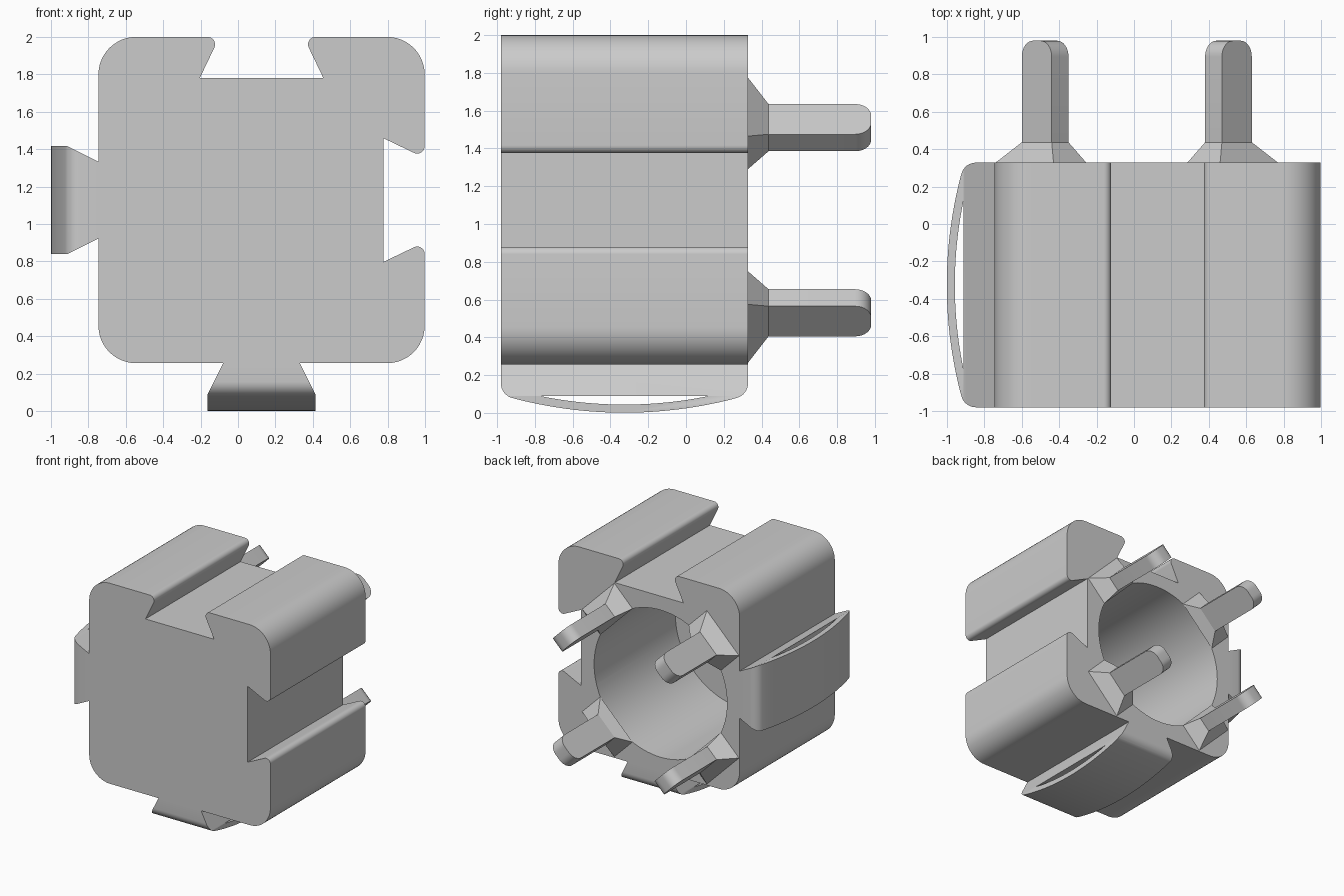
import bpy, bmesh, math
from mathutils import Vector, Matrix

if "Cube" in bpy.data.objects:
    bpy.data.objects.remove(bpy.data.objects["Cube"])

GREY = (0.6, 0.6, 0.6, 1)
grey = bpy.data.materials.new("plain grey")
grey.use_nodes = True
grey.diffuse_color = GREY
grey.node_tree.nodes["Principled BSDF"].inputs["Base Color"].default_value = GREY

CX, CZ = 0.126, 1.128      # body axis
HX, HZ = 0.015, 1.02       # bore and peg axis
HALF = 0.872
FRONT, BACK = -0.98, 0.328
MID = (FRONT + BACK) / 2


def rounded(points, steps=8):
    """Fillet the corners of an outline given as (a, b, radius)."""
    out = []
    for i, (a, b, r) in enumerate(points):
        p = Vector((a, b))
        if r == 0:
            out.append(p)
            continue
        d1 = (Vector(points[i - 1][:2]) - p).normalized()
        d2 = (Vector(points[(i + 1) % len(points)][:2]) - p).normalized()
        half = d1.angle(d2) / 2
        centre = p + (d1 + d2).normalized() * r / math.sin(half)
        s = p + d1 * r / math.tan(half) - centre
        e = p + d2 * r / math.tan(half) - centre
        sweep = s.angle(e)
        for k in range(steps + 1):
            t = k / steps
            out.append(centre + (s * math.sin((1 - t) * sweep) + e * math.sin(t * sweep)) / math.sin(sweep))
    return out


def loft(name, low, high):
    """Solid between two matching rings of 3D points."""
    bm = bmesh.new()
    a = [bm.verts.new(v) for v in low]
    b = [bm.verts.new(v) for v in high]
    bm.faces.new(a)
    bm.faces.new(b)
    for i in range(len(a)):
        bm.faces.new((a[i - 1], a[i], b[i], b[i - 1]))
    bmesh.ops.recalc_face_normals(bm, faces=bm.faces)
    mesh = bpy.data.meshes.new(name)
    bm.to_mesh(mesh)
    bm.free()
    mesh.materials.append(grey)
    ob = bpy.data.objects.new(name, mesh)
    bpy.context.collection.objects.link(ob)
    return ob


def prism(name, outline, place, lo, hi):
    return loft(name, [place(a, b, lo) for a, b in outline], [place(a, b, hi) for a, b in outline])


def activate(ob):
    bpy.ops.object.select_all(action="DESELECT")
    ob.select_set(True)
    bpy.context.view_layer.objects.active = ob


def combine(ob, tool, operation):
    activate(ob)
    mod = ob.modifiers.new("cut", "BOOLEAN")
    mod.operation, mod.solver, mod.object = operation, "EXACT", tool
    bpy.ops.object.modifier_apply(modifier=mod.name)
    bpy.data.objects.remove(tool)


def smooth(ob):
    activate(ob)
    bpy.ops.object.shade_smooth_by_angle(angle=math.radians(30))


# Body: rounded block with a dovetail groove on the top and the +x side
LIP, FLOOR, WIDE = 0.225, 0.653, 0.33
groove = [(HALF, -LIP, 0.04), (FLOOR, -WIDE, 0), (FLOOR, WIDE, 0), (HALF, LIP, 0.04)]
outline = [(-HALF, -HALF, 0.2), (HALF, -HALF, 0.2), *groove, (HALF, HALF, 0.2)]
outline += [(b, a, r) for a, b, r in reversed(groove)] + [(-HALF, HALF, 0.2)]
body = prism("body", rounded(outline, 12), lambda a, b, y: (CX + a, y, CZ + b), FRONT, BACK)

# Blind round bore from the back
ring = [(0.64 * math.cos(i * math.tau / 96), 0.64 * math.sin(i * math.tau / 96)) for i in range(96)]
bore = prism("bore", ring, lambda a, b, y: (HX + a, y, HZ + b), -0.79, 0.5)
combine(body, bore, "DIFFERENCE")
smooth(body)


# Dovetail tongues with a bowed spring strip
def bow(reach, span, peak, radius, count=25):
    offs = [-span + 2 * span * i / (count - 1) for i in range(count)]
    return [(MID + o, peak - o * o / (2 * radius)) for o in offs if abs(o) <= reach]


def tongue(name, place):
    end = (BACK - FRONT) / 2
    side = [(FRONT, 0, 0), (FRONT, 0.161, 0.08)]
    side += [(y, p, 0) for y, p in bow(0.55, 0.55, 0.255, 2.28)]
    side += [(MID + end, 0.161, 0.08), (MID + end, 0, 0)]
    ob = prism(name, rounded(side), lambda y, p, w: place(w, y, p), -0.4, 0.4)
    dovetail = [(-0.205, 0), (-0.288, 0.166), (-0.288, 0.3), (0.288, 0.3), (0.288, 0.166), (0.205, 0)]
    flare = prism("flare", dovetail, lambda w, p, y: place(w, y, p), -1.2, 0.6)
    combine(ob, flare, "INTERSECT")
    slit = prism("slit", bow(0.45, 0.449, 0.212, 2.2), lambda y, p, w: place(w, y, p), -0.5, 0.5)
    combine(ob, slit, "DIFFERENCE")
    smooth(ob)


tongue("bottom_tongue", lambda w, y, p: (CX + w, y, CZ - HALF - p))
tongue("side_tongue", lambda w, y, p: (CX - HALF - p, y, CZ + w))


# Four flat pegs on flared feet around the bore
def rectangle(width, thick, radius, y):
    return [Vector((sx * width / 2, y, radius + sz * thick / 2))
            for sx, sz in ((-1, -1), (1, -1), (1, 1), (-1, 1))]


W, T, R = 0.226, 0.127, 0.693
NECK, TIP = 0.437, 0.98
blade = rounded([(-W / 2, NECK, 0), (W / 2, NECK, 0), (W / 2, TIP, 0.085), (-W / 2, TIP, 0.085)])
corners = ("top_right", "bottom_right", "bottom_left", "top_left")
for k, corner in enumerate(corners):
    turn = Matrix.Translation((HX, 0, HZ)) @ Matrix.Rotation(math.radians(45 + 90 * k), 4, "Y")
    loft("peg_foot_" + corner,
         [turn @ v for v in rectangle(0.438, 0.2475, 0.725, BACK)],
         [turn @ v for v in rectangle(W, T, R, NECK)])
    peg = prism("peg_" + corner, blade, lambda a, y, d: turn @ Vector((a, y, R + d)), -T / 2, T / 2)
    smooth(peg)
